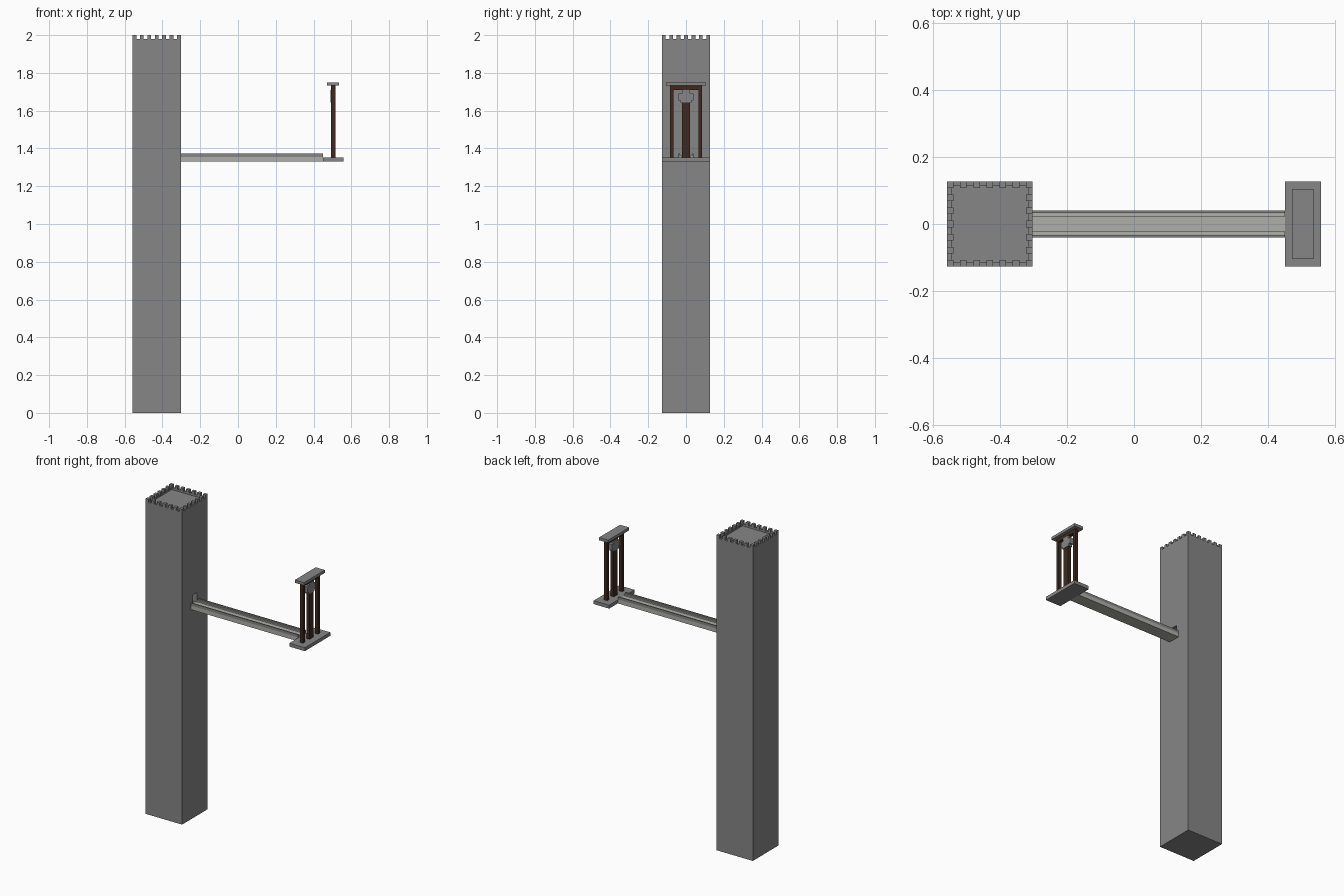
import bpy, bmesh
from mathutils import Vector

cube = bpy.data.objects.get("Cube")
if cube:
    bpy.data.objects.remove(cube, do_unlink=True)


def material(name, rgb):
    m = bpy.data.materials.new(name)
    m.use_nodes = True
    m.diffuse_color = (*rgb, 1)
    m.node_tree.nodes["Principled BSDF"].inputs["Base Color"].default_value = (*rgb, 1)
    return m


stone = material("grey_stone", (0.24, 0.24, 0.24))
pale = material("pale_stone", (0.43, 0.43, 0.40))
wood = material("dark_wood", (0.05, 0.023, 0.014))


def add_box(bm, low, high):
    low, high = Vector(low), Vector(high)
    verts = bmesh.ops.create_cube(bm, size=1)["verts"]
    for v in verts:
        v.co = (low + high) / 2 + v.co * (high - low)


def finish(name, bm, mat):
    bmesh.ops.recalc_face_normals(bm, faces=bm.faces)
    mesh = bpy.data.meshes.new(name)
    bm.to_mesh(mesh)
    bm.free()
    mesh.materials.append(mat)
    obj = bpy.data.objects.new(name, mesh)
    bpy.context.collection.objects.link(obj)
    return obj


def boxes(name, mat, *ranges):
    bm = bmesh.new()
    for low, high in ranges:
        add_box(bm, low, high)
    return finish(name, bm, mat)


# Tower shaft with a sunken roof behind a parapet
HALF = 0.1275
CX = -0.558 + HALF
WALL = 1.98
CELLS = 13
cell = 2 * HALF / CELLS
bm = bmesh.new()
add_box(bm, (CX - HALF, -HALF, 0), (CX + HALF, HALF, WALL))
roof = max(bm.faces, key=lambda f: f.calc_center_median().z)
for depth in (0, -0.012):
    bmesh.ops.inset_region(bm, faces=[roof], thickness=cell if depth == 0 else 0.0001)
    for v in roof.verts:
        v.co.z += depth
tower = finish("tower", bm, stone)

# Doorway recess at the end of the walkway
cutter = boxes("doorway_cutter", stone,
               ((CX + HALF - 0.04, -0.02, 1.355), (CX + HALF + 0.02, 0.02, 1.415)))
cutter.hide_render = True
cutter.hide_viewport = True
cutter.hide_set(True)
cut = tower.modifiers.new("doorway", "BOOLEAN")
cut.operation = "DIFFERENCE"
cut.solver = "EXACT"
cut.object = cutter

# Battlements: every second cell around the rim
bm = bmesh.new()
for i in range(CELLS):
    for j in range(CELLS):
        on_rim = i in (0, CELLS - 1) or j in (0, CELLS - 1)
        if on_rim and (i + j) % 2 == 0:
            x, y = CX - HALF + i * cell, -HALF + j * cell
            add_box(bm, (x, y, WALL), (x + cell, y + cell, 2))
finish("battlements", bm, stone)

# Walkway: pale deck, low kerbs and grey rails on both sides
START, END, BASE = CX + HALF, 0.45, 1.33
boxes("walkway_deck", pale, ((START, -0.04, BASE), (END, 0.04, 1.355)))
for side, label in ((1, "back"), (-1, "front")):
    def strip(name, mat, inner, outer, top):
        a, b = sorted((side * inner, side * outer))
        boxes(label + name, mat, ((START, a, 1.355), (END, b, top)))
    strip("_kerb", pale, 0.023, 0.033, 1.363)
    strip("_rail", stone, 0.033, 0.04, 1.372)

# End platform and the frame standing on it
boxes("platform", stone, ((END, -HALF, BASE), (0.558, HALF, 1.352)))
FX, T = 0.504, 0.011
boxes("cap_slab", stone, ((FX - 0.032, -0.105, 1.732), (FX + 0.032, 0.105, 1.75)))
for side, label in ((1, "back"), (-1, "front")):
    y = side * 0.075
    boxes(label + "_post", wood, ((FX - T, y - 0.01, 1.352), (FX + T, y + 0.01, 1.71)))
boxes("crossbeam", wood, ((FX - T, -0.085, 1.71), (FX + T, 0.085, 1.732)))
boxes("centre_post", wood, ((FX - T, -0.02, 1.352), (FX + T, 0.02, 1.642)))

# Stepped stone block on the centre post
half_profile = [(0.028, 1.642), (0.028, 1.654), (0.04, 1.654),
                (0.04, 1.692), (0.022, 1.692), (0.022, 1.71)]
outline = half_profile + [(-y, z) for y, z in reversed(half_profile)]
bm = bmesh.new()
face = bm.faces.new([bm.verts.new((FX - T - 0.002, y, z)) for y, z in outline])
out = bmesh.ops.extrude_face_region(bm, geom=[face])
for v in out["geom"]:
    if isinstance(v, bmesh.types.BMVert):
        v.co.x += 2 * T + 0.004
finish("stepped_block", bm, stone)
